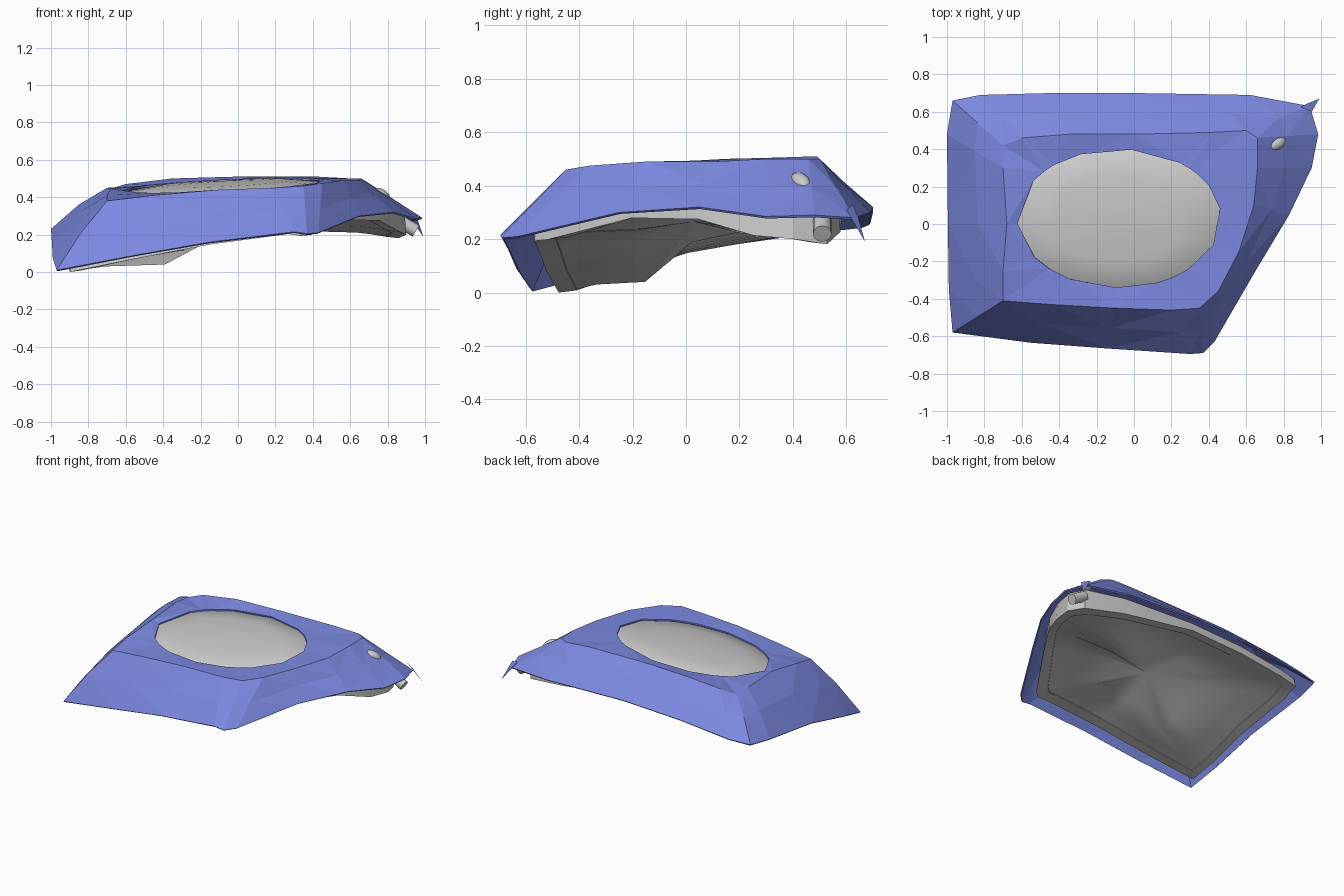
import bpy, bmesh, math

if "Cube" in bpy.data.objects:
    bpy.data.objects.remove(bpy.data.objects["Cube"])

blue = bpy.data.materials.new("blue_paint")
blue.diffuse_color = (0.2, 0.25, 0.75, 1)
blue.use_nodes = True
blue.node_tree.nodes["Principled BSDF"].inputs["Base Color"].default_value = blue.diffuse_color

# Lower edge of the cover, counter-clockwise from the low front left corner
rim = [(-.97, -.58, .01), (-.55, -.635, .09), (-.15, -.665, .16), (.30, -.695, .215),
       (.37, -.69, .205), (.43, -.63, .21), (.65, -.25, .30), (.83, .05, .32),
       (.95, .30, .285), (.985, .48, .29), (.94, .63, .28), (.62, .69, .30),
       (0, .70, .32), (-.45, .70, .30), (-.82, .69, .26), (-.97, .66, .25),
       (-1, .48, .23), (-.995, 0, .16), (-.99, -.35, .07)]
# Matching points on the shoulder crease
shoulder = [(-.70, -.41, .38), (-.45, -.43, .41), (-.10, -.45, .44), (.20, -.46, .45),
            (.35, -.45, .46), (.45, -.36, .475), (.56, -.15, .49), (.64, .10, .49),
            (.66, .30, .50), (.66, .46, .50), (.60, .50, .50), (.42, .49, .51),
            (0, .48, .51), (-.35, .48, .50), (-.60, .46, .47), (-.70, .42, .44),
            (-.70, .30, .45), (-.68, 0, .445), (-.70, -.25, .41)]
CX, CY = -.08, .03


def ellipse(scale, dz):
    """Oval opening, one point in the direction of each shoulder point."""
    ring = []
    for x, y, _ in shoulder:
        a = math.atan2((y - CY) / .37, (x - CX) / .545)
        px, py = CX + .545 * scale * math.cos(a), CY + .37 * scale * math.sin(a)
        ring.append((px, py, .465 + .05 * px + .08 * py + dz))
    return ring


def inset(ring, sx, sy, dz):
    return [(CX + (x - CX) * sx, CY + (y - CY) * sy, z + dz) for x, y, z in ring]


def loft(name, rings, cap=None, mat=None):
    """Skin between rings listed from the outside inwards."""
    bm = bmesh.new()
    vs = [[bm.verts.new(p) for p in r] for r in rings]
    n = len(rings[0])
    for a, b in zip(vs, vs[1:]):
        for i in range(n):
            j = (i + 1) % n
            bm.faces.new((a[i], a[j], b[j], b[i]))
    if cap:
        c = bm.verts.new(cap)
        for i in range(n):
            bm.faces.new((vs[-1][i], vs[-1][(i + 1) % n], c))
    if mat:
        bmesh.ops.triangulate(bm, faces=bm.faces[:])
    return make(name, bm, mat)


def make(name, bm, mat=None):
    me = bpy.data.meshes.new(name)
    bm.to_mesh(me)
    bm.free()
    ob = bpy.data.objects.new(name, me)
    bpy.context.collection.objects.link(ob)
    if mat:
        me.materials.append(mat)
    return ob


def smooth(ob, angle):
    bpy.ops.object.select_all(action='DESELECT')
    bpy.context.view_layer.objects.active = ob
    ob.select_set(True)
    bpy.ops.object.shade_smooth_by_angle(angle=math.radians(angle))


# Faceted blue cover with the oval opening, bulging a little on the left
middle = [((a[0] + b[0]) / 2, (a[1] + b[1]) / 2, (a[2] + b[2]) / 2 + .03 * max(0, -a[0] - .3))
          for a, b in zip(rim, shoulder)]
cover = loft("cover", [rim, middle, shoulder, ellipse(1, 0)], mat=blue)
sol = cover.modifiers.new("thickness", 'SOLIDIFY')
sol.thickness, sol.offset = .01, -1

# Grey frame under the cover, hanging lower at the back right
low = [(x, y, max(0, z - .012 - .09 * max(0, x) * max(0, y + .4))) for x, y, z in rim]
frame = loft("frame", [inset(rim, .91, .82, .045), inset(low, .92, .83, 0),
                       inset(low, .85, .72, .008), inset(low, .84, .71, .025)])
smooth(frame, 30)

# Shallow plate closing the underside
plate = loft("base_plate", [inset(low, .85, .72, .012), inset(low, .70, .60, .03),
                            inset(low, .35, .30, .04)], cap=(CX, CY, .265))
smooth(plate, 60)

# Smooth dome seen through the opening
dome = loft("dome", [ellipse(1.1, -.04), ellipse(1.02, -.014), ellipse(.65, .012)],
            cap=(CX, CY, .487))
smooth(dome, 60)

# Small nub on the back right slope
bm = bmesh.new()
bmesh.ops.create_icosphere(bm, subdivisions=2, radius=1)
nub = make("nub", bm)
nub.scale, nub.location = (.055, .034, .03), (.765, .43, .415)
nub.rotation_euler = (0, .45, .5)
smooth(nub, 40)

# Grey bracket below the back right corner
bm = bmesh.new()
bmesh.ops.create_cone(bm, cap_ends=True, segments=12, radius1=.035, radius2=.035, depth=.12)
bracket = make("bracket", bm)
bracket.location, bracket.rotation_euler = (.90, .51, .25), (0, 2.1, 0)
smooth(bracket, 40)

# Pointed blue tab on the back right corner
bm = bmesh.new()
p = [bm.verts.new(v) for v in ((.89, .625, .33), (.95, .60, .31), (.93, .645, .28), (.99, .67, .19))]
for f in ((0, 1, 2), (0, 3, 1), (1, 3, 2), (2, 3, 0)):
    bm.faces.new([p[i] for i in f])
bmesh.ops.recalc_face_normals(bm, faces=bm.faces[:])
make("corner_tab", bm, blue)
